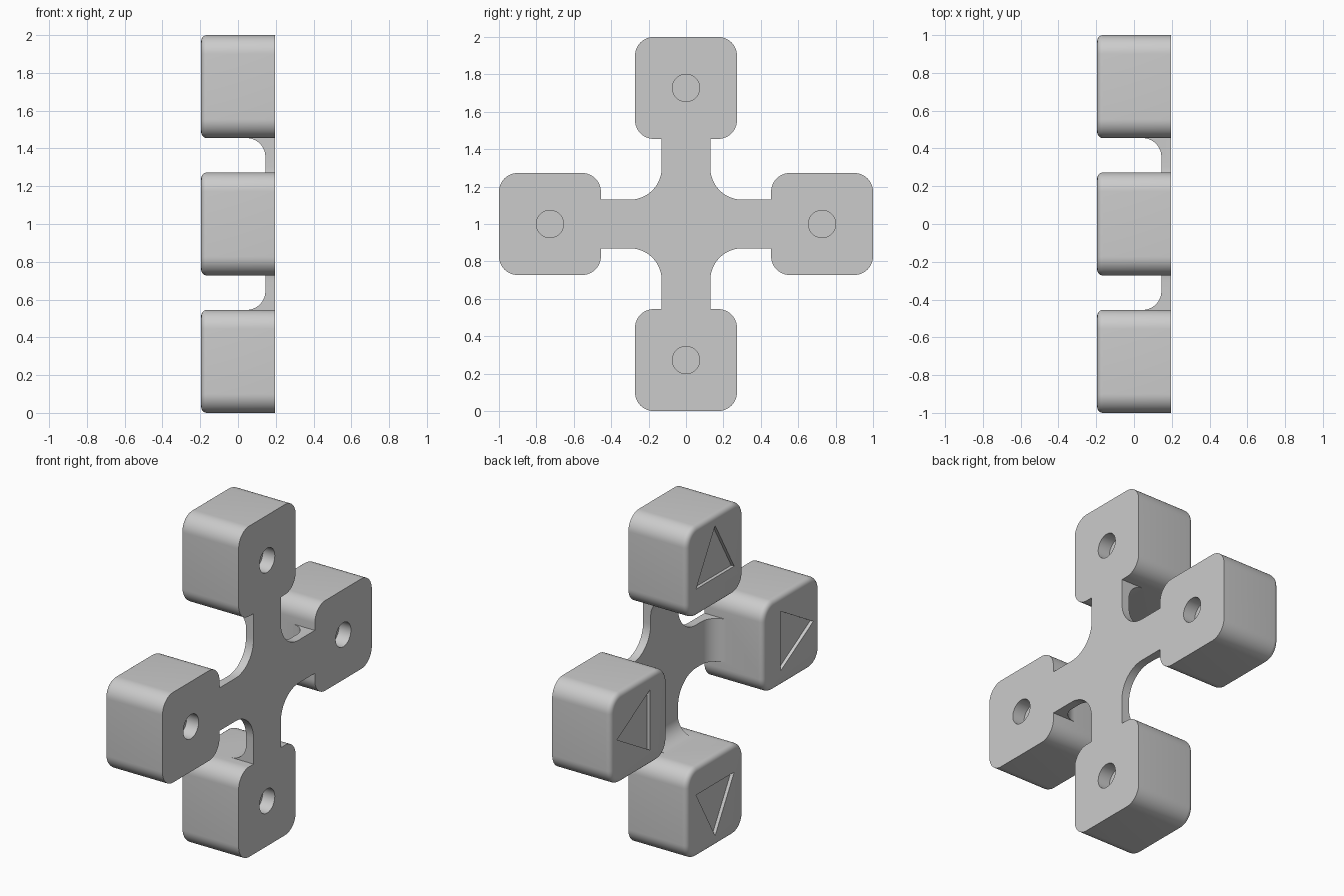
import bpy, bmesh, math
from mathutils import Matrix, Vector

cube = bpy.data.objects.get("Cube")
if cube:
    bpy.data.objects.remove(cube, do_unlink=True)

FRONT, BACK = 0.195, -0.195      # thickness range along x
PLATE = 0.145                    # inner face of the thin cross
REACH, HALF, CORNER = 0.7275, 0.2725, 0.1
ARM = 0.13

grey = bpy.data.materials.new("plain grey")
grey.use_nodes = True
grey.diffuse_color = (0.6, 0.6, 0.6, 1)
grey.node_tree.nodes["Principled BSDF"].inputs["Base Color"].default_value = (0.6, 0.6, 0.6, 1)


def arc(cx, cy, r, start, end, n=12):
    angles = [math.radians(start + (end - start) * i / n) for i in range(n + 1)]
    return [(cx + r * math.cos(a), cy + r * math.sin(a)) for a in angles]


def prism(name, points, offset, turn=0, round_back=0):
    """Sweep an outline of 3D points along offset, then turn it about x."""
    bm = bmesh.new()
    face = bm.faces.new([bm.verts.new(p) for p in points])
    moved = bmesh.ops.extrude_face_region(bm, geom=[face], use_keep_orig=True)
    verts = [g for g in moved["geom"] if isinstance(g, bmesh.types.BMVert)]
    bmesh.ops.translate(bm, verts=verts, vec=Vector(offset))
    if round_back:
        bmesh.ops.bevel(bm, geom=list(face.edges), offset=round_back, segments=5,
                        profile=0.5, affect='EDGES')
    bmesh.ops.recalc_face_normals(bm, faces=bm.faces)
    bm.transform(Matrix.Translation((0, 0, 1)) @ Matrix.Rotation(math.radians(turn), 4, 'X'))
    mesh = bpy.data.meshes.new(name)
    bm.to_mesh(mesh)
    bm.free()
    mesh.materials.append(grey)
    obj = bpy.data.objects.new(name, mesh)
    bpy.context.collection.objects.link(obj)
    return obj


def combine(target, other, operation):
    bpy.context.view_layer.objects.active = target
    mod = target.modifiers.new("combine", 'BOOLEAN')
    mod.operation, mod.object, mod.solver = operation, other, 'EXACT'
    bpy.ops.object.modifier_apply(modifier=mod.name)
    bpy.data.objects.remove(other, do_unlink=True)


# Thin cross with rounded inner corners
outline = []
for k in range(4):
    a = math.radians(-90 * k)
    quarter = [(-ARM, 0.5), (ARM, 0.5)] + arc(0.3, 0.3, 0.17, 180, 270)
    outline += [(PLATE, y * math.cos(a) - z * math.sin(a), y * math.sin(a) + z * math.cos(a))
                for y, z in quarter]
pad = prism("directional_pad", outline, (FRONT - PLATE, 0, 0))

for turn in (0, 90, 180, 270):
    # Rounded button block
    c = HALF - CORNER
    square = [p for i, (sy, sz) in enumerate(((1, 1), (-1, 1), (-1, -1), (1, -1)))
              for p in arc(sy * c, REACH + sz * c, CORNER, 90 * i, 90 * i + 90)]
    block = prism("button_block", [(BACK, y, z) for y, z in square],
                  (FRONT - BACK, 0, 0), turn, 0.03)

    # Blind round socket on one face, shallow outward arrow on the other
    ring = arc(0, REACH, 0.073, 0, 360, 40)[:-1]
    combine(block, prism("socket_cutter", [(FRONT - 0.08, y, z) for y, z in ring],
                         (0.2, 0, 0), turn), 'DIFFERENCE')
    arrow = arc(0, REACH, 0.21, 90, 450, 3)[:-1]
    combine(block, prism("arrow_cutter", [(BACK - 0.1, y, z) for y, z in arrow],
                         (0.12, 0, 0), turn), 'DIFFERENCE')

    # Curved gusset from arm to block
    curve = arc(PLATE - 0.1, 0.355, 0.1, 0, 90)
    gusset = curve + [(PLATE - 0.1, 0.49), (0.17, 0.49), (0.17, 0.355)]
    combine(pad, prism("gusset", [(x, -ARM, z) for x, z in gusset],
                       (0, 2 * ARM, 0), turn), 'UNION')
    combine(pad, block, 'UNION')

# Smooth the rounded faces, keep crisp edges
bpy.ops.object.select_all(action='DESELECT')
pad.select_set(True)
bpy.context.view_layer.objects.active = pad
bpy.ops.object.shade_smooth_by_angle(angle=math.radians(30))
